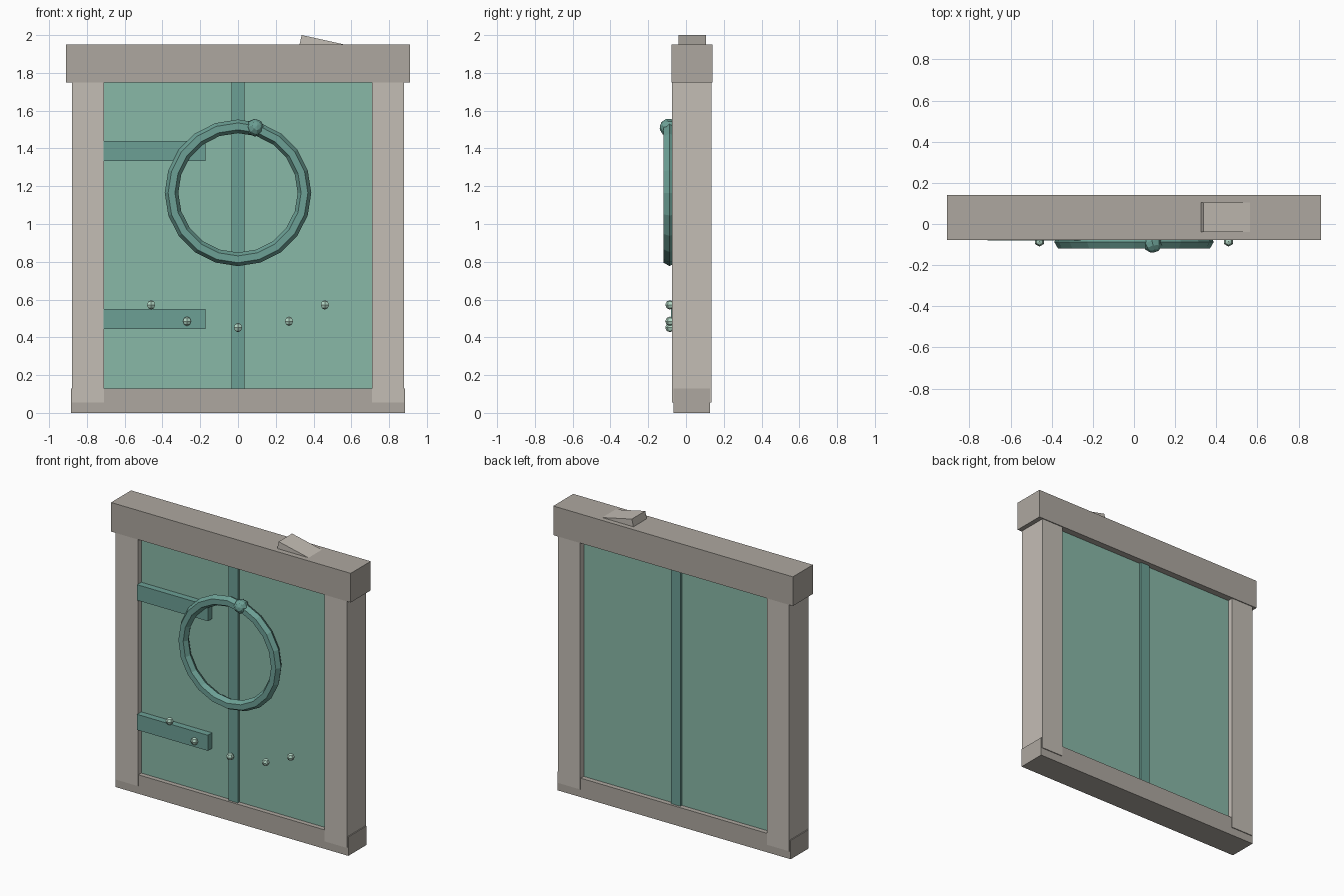
import bpy, bmesh, math
from mathutils import Matrix

if "Cube" in bpy.data.objects:
    bpy.data.objects.remove(bpy.data.objects["Cube"])


def material(name, rgb):
    m = bpy.data.materials.new(name)
    m.diffuse_color = (*rgb, 1)
    m.use_nodes = True
    m.node_tree.nodes["Principled BSDF"].inputs["Base Color"].default_value = m.diffuse_color
    return m


STONE = material("stone", (0.42, 0.39, 0.35))
LIGHT_STONE = material("light_stone", (0.55, 0.51, 0.46))
PANEL = material("panel_green", (0.25, 0.48, 0.39))
IRON = material("dark_green", (0.15, 0.35, 0.30))
PALE = material("pale_green", (0.45, 0.68, 0.56))


def finish(name, bm, mat):
    me = bpy.data.meshes.new(name)
    bmesh.ops.recalc_face_normals(bm, faces=bm.faces)
    bm.to_mesh(me)
    bm.free()
    me.materials.append(mat)
    ob = bpy.data.objects.new(name, me)
    bpy.context.collection.objects.link(ob)
    return ob


def box(name, x, y, z, mat):
    """Box from (min, max) ranges on each axis."""
    bm = bmesh.new()
    size = [r[1] - r[0] for r in (x, y, z)]
    mid = [(r[1] + r[0]) / 2 for r in (x, y, z)]
    bmesh.ops.create_cube(bm, size=1, matrix=Matrix.Translation(mid) @ Matrix.Diagonal((*size, 1)))
    return finish(name, bm, mat)


def ball(name, loc, r, segs, rings, mat, rot=Matrix.Identity(4)):
    bm = bmesh.new()
    bmesh.ops.create_uvsphere(bm, u_segments=segs, v_segments=rings, radius=r,
                              matrix=Matrix.Translation(loc) @ rot)
    return finish(name, bm, mat)


# Stone frame
box("sill", (-0.885, 0.885), (-0.067, 0.128), (0, 0.13), STONE)
for side, s in (("left", -1), ("right", 1)):
    box(side + "_jamb", sorted((s * 0.71, s * 0.878)), (-0.073, 0.134), (0.055, 1.76), LIGHT_STONE)
box("lintel", (-0.91, 0.91), (-0.077, 0.14), (1.75, 1.95), STONE)

# Tilted loose stone half sunk in the lintel
chip = box("loose_stone", (-0.135, 0.135), (-0.0725, 0.0725), (-0.04, 0.04), LIGHT_STONE)
chip.location = (0.46, 0.033, 1.932)
chip.rotation_euler.y = math.radians(12.5)

# Door panel, centre strip and hinge straps
box("door_panel", (-0.715, 0.715), (-0.035, 0.095), (0.12, 1.755), PANEL)
box("centre_strip", (-0.035, 0.035), (-0.052, 0.112), (0.12, 1.755), IRON)
for label, z in (("upper", (1.333, 1.44)), ("lower", (0.443, 0.55))):
    box(label + "_strap", (-0.712, -0.173), (-0.08, -0.03), z, IRON)

# Large ring: hexagonal section swept round the y axis
R, r, N, M = 0.352, 0.036, 20, 6
bm = bmesh.new()
loops = []
for i in range(N):
    a = math.tau * i / N
    loop = []
    for j in range(M):
        b = math.tau * j / M
        d = R + r * math.cos(b)
        loop.append(bm.verts.new((d * math.cos(a), -0.087 + r * math.sin(b), 1.165 + d * math.sin(a))))
    loops.append(loop)
for i in range(N):
    p, q = loops[i], loops[(i + 1) % N]
    for j in range(M):
        k = (j + 1) % M
        bm.faces.new((p[j], p[k], q[k], q[j]))
finish("ring", bm, IRON)

# Knob on the ring
tilt = Matrix.Rotation(math.radians(14), 4, 'Z') @ Matrix.Rotation(math.radians(76), 4, 'X')
ball("ring_knob", (0.09, -0.092, 1.51), 0.048, 8, 6, IRON, tilt)

# Arc of small studs
for i, (x, z) in enumerate(((-0.46, 0.572), (-0.27, 0.485), (0, 0.452), (0.27, 0.485), (0.46, 0.572))):
    ball(f"stud_{i + 1}", (x, -0.085, z), 0.025, 6, 4, PALE)
